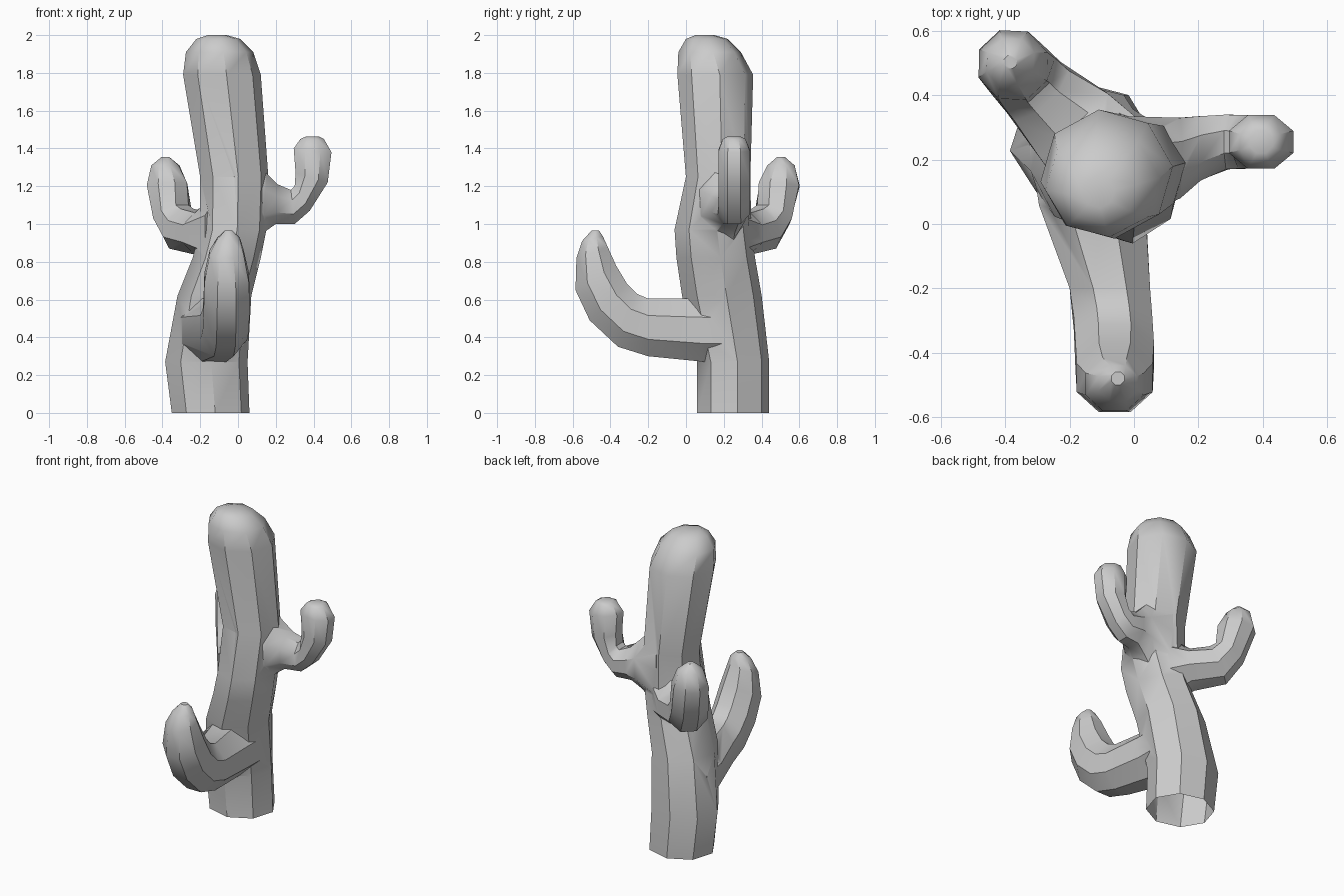
import bpy, bmesh, math
from mathutils import Vector

SIDES = 8


def loft(name, rings, phase=0.5, k=1 / math.cos(math.pi / SIDES)):
    """Capped tube through rings given as (centre, half axis u, half axis v)."""
    bm = bmesh.new()
    loops = []
    for c, u, v in rings:
        loop = []
        for i in range(SIDES):
            a = 2 * math.pi * (i + phase) / SIDES
            loop.append(bm.verts.new(c + u * math.cos(a) * k + v * math.sin(a) * k))
        loops.append(loop)
    for a, b in zip(loops, loops[1:]):
        for i in range(SIDES):
            j = (i + 1) % SIDES
            bm.faces.new((a[i], a[j], b[j], b[i]))
    bm.faces.new(loops[0])
    bm.faces.new(loops[-1])
    bmesh.ops.recalc_face_normals(bm, faces=bm.faces)
    me = bpy.data.meshes.new(name)
    bm.to_mesh(me)
    bm.free()
    ob = bpy.data.objects.new(name, me)
    bpy.context.collection.objects.link(ob)
    return ob


def arm(name, origin, direction, sections):
    """Arm bending upward in a vertical plane: (outer s, z, inner s, z, side offset, half width)."""
    d = Vector(direction).normalized()
    side = Vector((-d.y, d.x, 0))
    rings = []
    for s0, z0, s1, z1, off, hw in sections:
        p = d * s0 + Vector((0, 0, z0))
        q = d * s1 + Vector((0, 0, z1))
        rings.append((Vector(origin) + (p + q) / 2 + side * off, (q - p) / 2, side * hw))
    return loft(name, rings)


# trunk: z, x range, y range
trunk_sections = [
    (0.00, -0.35, 0.06, 0.06, 0.44),
    (0.27, -0.385, 0.05, 0.06, 0.44),
    (0.62, -0.32, 0.07, -0.02, 0.40),
    (0.82, -0.24, 0.12, -0.05, 0.365),
    (0.97, -0.20, 0.15, -0.06, 0.345),
    (1.25, -0.20, 0.16, 0.00, 0.34),
    (1.79, -0.29, 0.12, -0.045, 0.355),
    (1.91, -0.275, 0.08, -0.04, 0.29),
    (1.98, -0.22, 0.01, 0.00, 0.22),
    (2.00, -0.16, -0.06, 0.05, 0.15),
]
cactus = loft("cactus", [
    (Vector(((x0 + x1) / 2, (y0 + y1) / 2, z)),
     Vector(((x1 - x0) / 2, 0, 0)), Vector((0, (y1 - y0) / 2, 0)))
    for z, x0, x1, y0, y1 in trunk_sections], phase=0.15, k=1.01)

# low front arm
front = arm("front_arm", (0, 0, 0), (0, -1, 0), [
    (-0.25, 0.27, -0.25, 0.60, -0.145, 0.18),
    (-0.10, 0.27, -0.04, 0.605, -0.13, 0.165),
    (0.20, 0.30, 0.20, 0.605, -0.075, 0.125),
    (0.36, 0.35, 0.26, 0.63, -0.065, 0.122),
    (0.51, 0.49, 0.31, 0.68, -0.06, 0.122),
    (0.585, 0.65, 0.37, 0.78, -0.06, 0.118),
    (0.58, 0.82, 0.415, 0.88, -0.06, 0.09),
    (0.55, 0.91, 0.44, 0.935, -0.05, 0.06),
    (0.50, 0.965, 0.46, 0.965, -0.05, 0.02),
])

# right arm
right = arm("right_arm", (0, 0.255, 0), (1, 0, 0), [
    (-0.02, 0.78, -0.02, 1.45, -0.085, 0.165),
    (0.13, 0.95, 0.15, 1.27, -0.05, 0.125),
    (0.20, 1.00, 0.21, 1.21, -0.02, 0.10),
    (0.30, 1.00, 0.28, 1.18, 0.00, 0.085),
    (0.38, 1.07, 0.30, 1.20, 0.00, 0.083),
    (0.475, 1.22, 0.305, 1.27, 0.00, 0.083),
    (0.495, 1.38, 0.295, 1.40, 0.00, 0.083),
    (0.455, 1.45, 0.33, 1.45, 0.00, 0.06),
    (0.43, 1.463, 0.36, 1.463, 0.00, 0.035),
])

# back left arm
back = arm("back_left_arm", (0.045, 0.042, 0), (-0.68, 0.73, 0), [
    (0.15, 0.72, 0.15, 1.18, -0.01, 0.17),
    (0.36, 0.84, 0.35, 1.06, -0.01, 0.145),
    (0.55, 0.87, 0.46, 1.08, 0, 0.115),
    (0.65, 1.00, 0.50, 1.10, 0, 0.11),
    (0.725, 1.20, 0.51, 1.22, 0, 0.105),
    (0.70, 1.31, 0.56, 1.31, 0, 0.075),
    (0.65, 1.355, 0.61, 1.355, 0, 0.02),
])

# fuse arms into the trunk
bpy.context.view_layer.objects.active = cactus
cactus.select_set(True)
for part in (front, right, back):
    m = cactus.modifiers.new("join", 'BOOLEAN')
    m.operation = 'UNION'
    m.solver = 'EXACT'
    m.object = part
    bpy.ops.object.modifier_apply(modifier=m.name)
    bpy.data.objects.remove(part)

# open underside
bm = bmesh.new()
bm.from_mesh(cactus.data)
base = [f for f in bm.faces if all(v.co.z < 0.001 for v in f.verts)]
bmesh.ops.delete(bm, geom=base, context='FACES')
bm.to_mesh(cactus.data)
bm.free()
bpy.ops.object.shade_smooth_by_angle(angle=math.radians(40))
